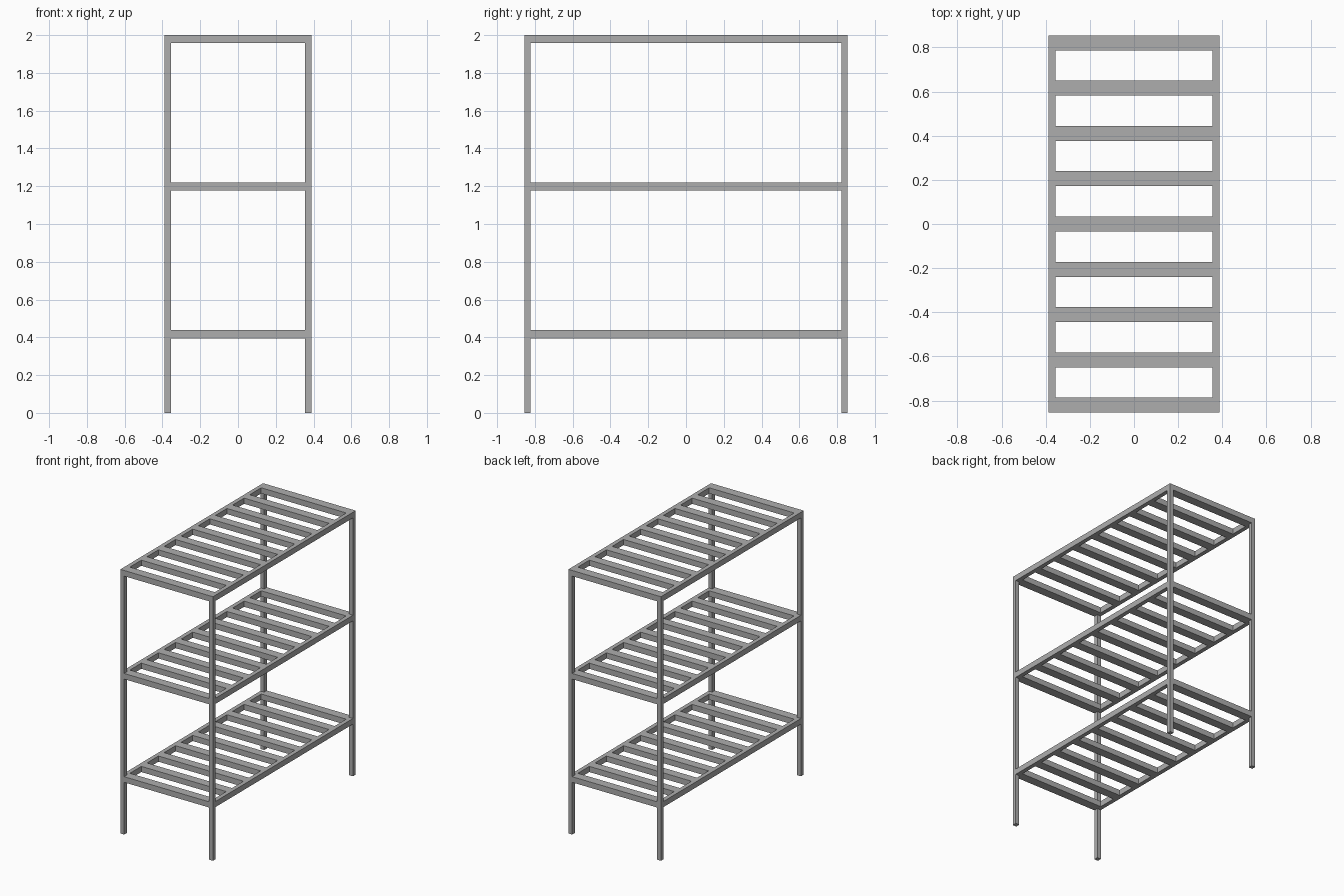
import bpy
import bmesh
from mathutils import Matrix, Vector

cube = bpy.data.objects.get("Cube")
if cube:
    bpy.data.objects.remove(cube, do_unlink=True)

# Overall dimensions
HALF_X, HALF_Y, HEIGHT = 0.388, 0.854, 2.0
BAR = 0.032              # post and rail width
THICK = 0.043            # shelf thickness
SLAT = 0.068             # slat width
SLATS = 9
SHELF_TOPS = {"lower": 0.438, "middle": 1.22, "top": HEIGHT}

grey = bpy.data.materials.new("plain grey")
grey.use_nodes = True
grey.diffuse_color = (0.42, 0.42, 0.42, 1)
grey.node_tree.nodes["Principled BSDF"].inputs["Base Color"].default_value = (0.42, 0.42, 0.42, 1)


def box(name, centre, size):
    """Flat-sided bar given by its centre and full size."""
    bm = bmesh.new()
    bmesh.ops.create_cube(bm, size=1, matrix=Matrix.Diagonal(Vector((*size, 1))))
    mesh = bpy.data.meshes.new(name)
    bm.to_mesh(mesh)
    bm.free()
    mesh.materials.append(grey)
    obj = bpy.data.objects.new(name, mesh)
    obj.location = centre
    bpy.context.collection.objects.link(obj)
    return obj


post_x = HALF_X - BAR / 2
post_y = HALF_Y - BAR / 2
SIDES = {"left": 1, "right": -1}

# Four corner posts
for side, sx in SIDES.items():
    for end, sy in {"front": -1, "back": 1}.items():
        box(f"{end}_{side}_post", (sx * post_x, sy * post_y, HEIGHT / 2), (BAR, BAR, HEIGHT))

# Three shelves, each with two side rails and a row of slats
first = -HALF_Y + SLAT / 2
pitch = -2 * first / (SLATS - 1)
for level, top in SHELF_TOPS.items():
    z = top - THICK / 2
    for side, sx in SIDES.items():
        box(f"{level}_{side}_rail", (sx * post_x, 0, z), (BAR, 2 * (HALF_Y - BAR), THICK))
    for i in range(SLATS):
        box(f"{level}_slat_{i + 1}", (0, first + i * pitch, z), (2 * (HALF_X - BAR), SLAT, THICK))
